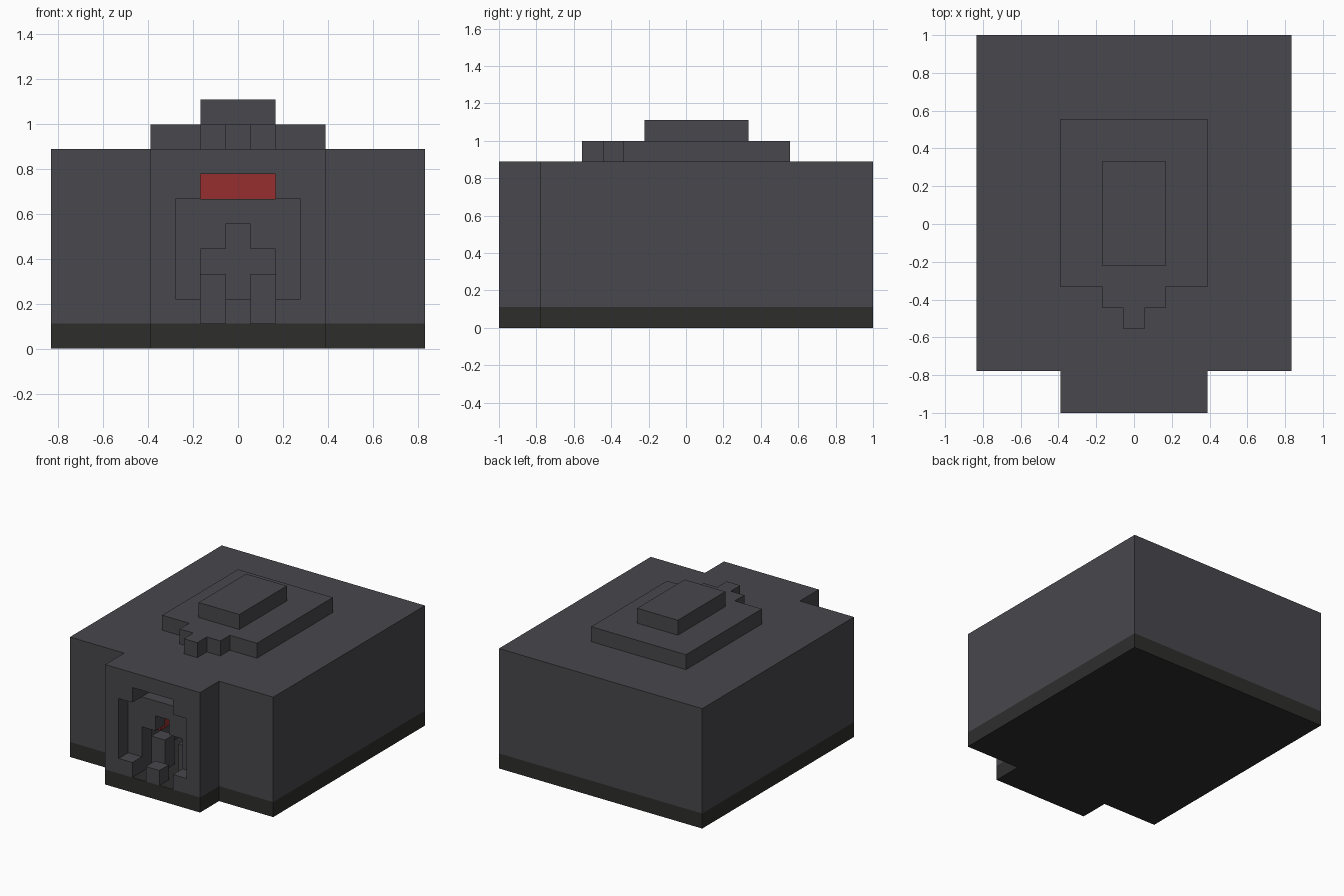
import bpy, bmesh

old = bpy.data.objects.get("Cube")
if old:
    bpy.data.objects.remove(old, do_unlink=True)

U = 1 / 9  # one building block


def material(name, rgb):
    m = bpy.data.materials.new(name)
    m.use_nodes = True
    colour = [((c / 255 + 0.055) / 1.055) ** 2.4 for c in rgb] + [1]
    m.diffuse_color = colour
    m.node_tree.nodes["Principled BSDF"].inputs["Base Color"].default_value = colour
    return m


grey = material("dark grey", (72, 71, 76))
black = material("charcoal", (45, 46, 44))
red = material("glow red", (150, 47, 48))


def prism(name, half, z0, z1, mat):
    """Extrude a footprint given by its +x half, mirrored across x = 0."""
    outline = half + [(-x, y) for x, y in reversed(half)]
    bm = bmesh.new()
    face = bm.faces.new([bm.verts.new((x * U, y * U, z0 * U)) for x, y in outline])
    top = bmesh.ops.extrude_face_region(bm, geom=[face])["geom"]
    bmesh.ops.translate(bm, vec=(0, 0, (z1 - z0) * U),
                        verts=[v for v in top if isinstance(v, bmesh.types.BMVert)])
    bmesh.ops.recalc_face_normals(bm, faces=bm.faces)
    mesh = bpy.data.meshes.new(name)
    bm.to_mesh(mesh)
    bm.free()
    mesh.materials.append(mat)
    obj = bpy.data.objects.new(name, mesh)
    bpy.context.collection.objects.link(obj)
    return obj


def block(name, w, y0, y1, z0, z1, mat=grey):
    return prism(name, [(w, y0), (w, y1)], z0, z1, mat)


def pair(name, x0, x1, y0, y1, z0, z1, mat):
    """Two blocks, one on each side."""
    for side, label in ((1, "left"), (-1, "right")):
        obj = block(label + "_" + name, (x1 - x0) / 2, y0, y1, z0, z1, mat)
        obj.location.x = side * (x0 + x1) / 2 * U


# Base and body share the footprint with a porch at the front
footprint = [(3.5, -9), (3.5, -7), (7.5, -7), (7.5, 9)]
prism("base", footprint, 0, 1, black)
body = prism("body", footprint, 1, 8, grey)

# Stepped roof
prism("roof_step", [(0.5, -5), (0.5, -4), (1.5, -4), (1.5, -3), (3.5, -3), (3.5, 5)], 8, 9, grey)
block("roof_cap", 1.5, -2, 3, 9, 10)

# Carve the doorway recess, top notch, doorway and inner chamber
cutters = [
    block("recess_cutter", 2.5, -10, -8, 2, 6),
    block("notch_cutter", 1.5, -10, -7, 6, 7),
    block("doorway_cutter", 1.5, -10, -6.5, 0.5, 4),
    block("slot_cutter", 0.5, -10, -6.5, 3.5, 5),
    block("chamber_cutter", 2.5, -7, -2, 0.5, 5),
]
bpy.context.view_layer.objects.active = body
for cutter in cutters:
    cutter.hide_render = True
    mod = body.modifiers.new("carve", "BOOLEAN")
    mod.operation = "DIFFERENCE"
    mod.solver = "EXACT"
    mod.object = cutter
    bpy.ops.object.modifier_apply(modifier=mod.name)
    bpy.data.objects.remove(cutter, do_unlink=True)

# Doorway details
block("door_step", 0.5, -9, -8, 1, 2)
pair("pillar", 0.5, 1.5, -7, -6, 1, 3, grey)

# Red lights in the notch and on the chamber walls
block("middle_light", 0.5, -7.07, -7, 6, 7, red)
pair("light", 0.5, 1.5, -7.05, -7, 6, 7, red)
pair("wall_light", 1.5, 2.5, -6, -5, 3, 4, red)
